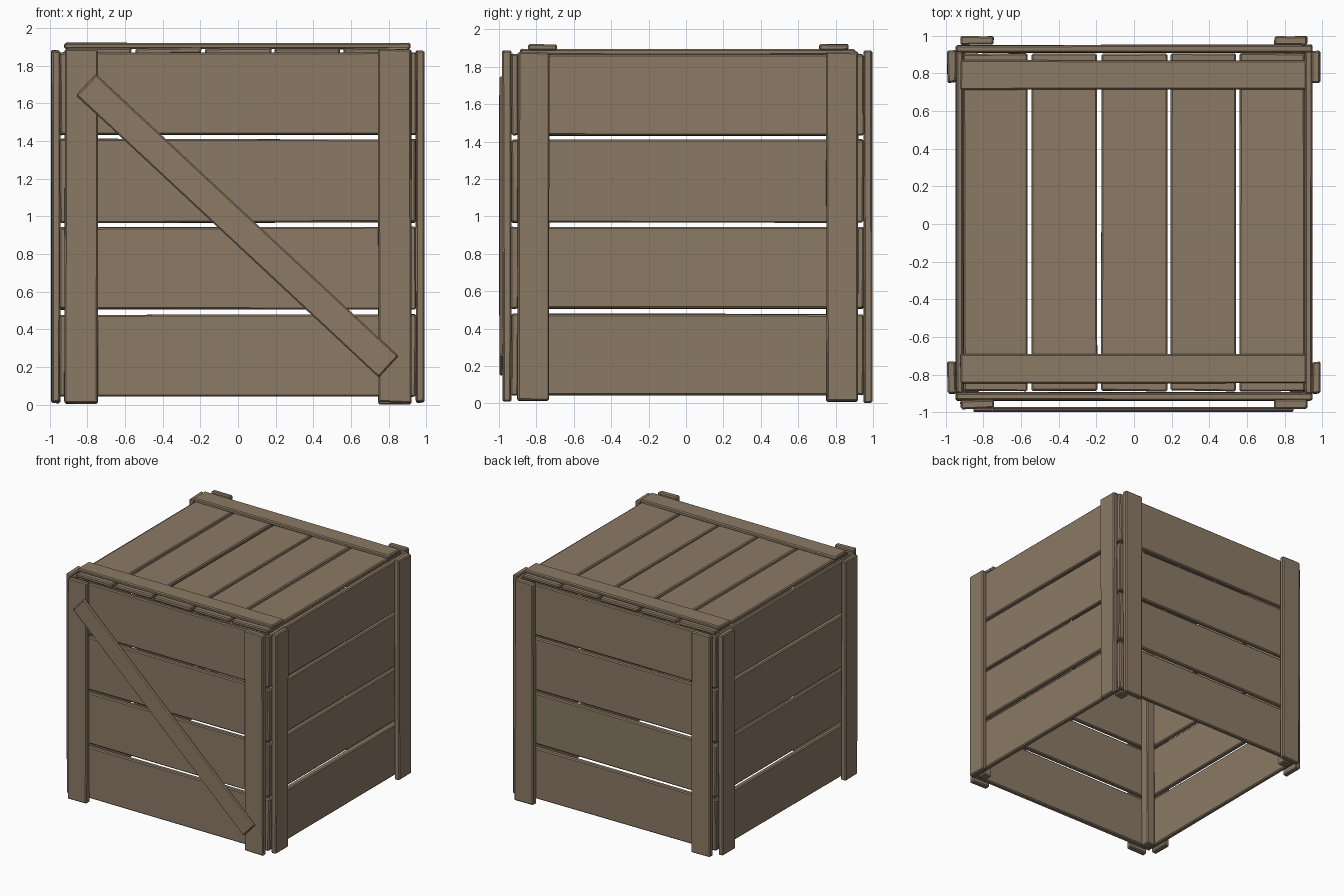
import bpy, bmesh, math, random
from mathutils import Matrix, Vector

random.seed(4)
cube = bpy.data.objects.get("Cube")
if cube:
    bpy.data.objects.remove(cube, do_unlink=True)

wood = bpy.data.materials.new("brown_wood")
wood.use_nodes = True
colour = (0.26, 0.195, 0.13, 1)
wood.diffuse_color = colour
wood.node_tree.nodes["Principled BSDF"].inputs["Base Color"].default_value = colour


def board(name, xs, ys, zs, wobble=0.004, tilt=0.0):
    """Bevelled board between the given limits, with slightly uneven corners."""
    lo, hi = (Vector(p) for p in zip(xs, ys, zs))
    bm = bmesh.new()
    bmesh.ops.create_cube(bm, size=1)
    for v in bm.verts:
        for i in range(3):
            v.co[i] = v.co[i] * (hi[i] - lo[i]) + random.uniform(-wobble, wobble)
    bmesh.ops.bevel(bm, geom=bm.edges[:], offset=0.008, segments=1, affect='EDGES')
    bm.transform(Matrix.Rotation(tilt, 4, 'Y'))
    mesh = bpy.data.meshes.new(name)
    bm.to_mesh(mesh)
    bm.free()
    mesh.materials.append(wood)
    ob = bpy.data.objects.new(name, mesh)
    ob.location = (lo + hi) / 2
    bpy.context.collection.objects.link(ob)
    return ob


# Four walls of horizontal planks
rows = [(0.045, 0.478), (0.508, 0.942), (0.968, 1.41), (1.432, 1.868)]
for n, zs in enumerate(rows, 1):
    board(f"front_plank_{n}", (-0.945, 0.945), (-0.935, -0.895), zs)
    board(f"back_plank_{n}", (-0.945, 0.945), (0.91, 0.95), zs)
    board(f"right_plank_{n}", (-0.945, -0.905), (-0.9, 0.915), zs)
    board(f"left_plank_{n}", (0.905, 0.945), (-0.9, 0.915), zs)

# Upright battens outside each corner and a square post inside it
for side, s in (("right", -1), ("left", 1)):
    across = sorted((s * 0.745, s * 0.92))
    outer = sorted((s * 0.945, s * 0.99))
    inner = sorted((s * 0.825, s * 0.905))
    board(f"front_{side}_batten", across, (-0.98, -0.935), (0.012, 1.885))
    board(f"back_{side}_batten", across, (0.95, 0.995), (0.004, 1.885), 0.003)
    board(f"{side}_front_batten", outer, (-0.9, -0.732), (0.015, 1.88))
    board(f"{side}_back_batten", outer, (0.75, 0.92), (0.01, 1.88))
    board(f"front_{side}_inner_post", inner, (-0.895, -0.815), (0.03, 1.86), 0.002)
    board(f"back_{side}_inner_post", inner, (0.83, 0.91), (0.03, 1.86), 0.002)

# Lid planks running front to back
edges = [-0.915, -0.555, -0.185, 0.185, 0.55, 0.915]
for n, (a, b) in enumerate(zip(edges, edges[1:]), 1):
    board(f"lid_plank_{n}", (a + 0.011, b - 0.011), (-0.885, 0.905), (1.86, 1.893))

# Lid cross battens
board("lid_front_batten", (-0.922, 0.915), (-0.845, -0.69), (1.888, 1.92), 0.002)
board("lid_back_batten", (-0.922, 0.915), (0.713, 0.868), (1.888, 1.92), 0.002)

# Diagonal brace across the front
board("front_brace", (-1.1, 1.094), (-0.998, -0.972), (0.873, 1.027), 0.001,
      math.radians(43))
